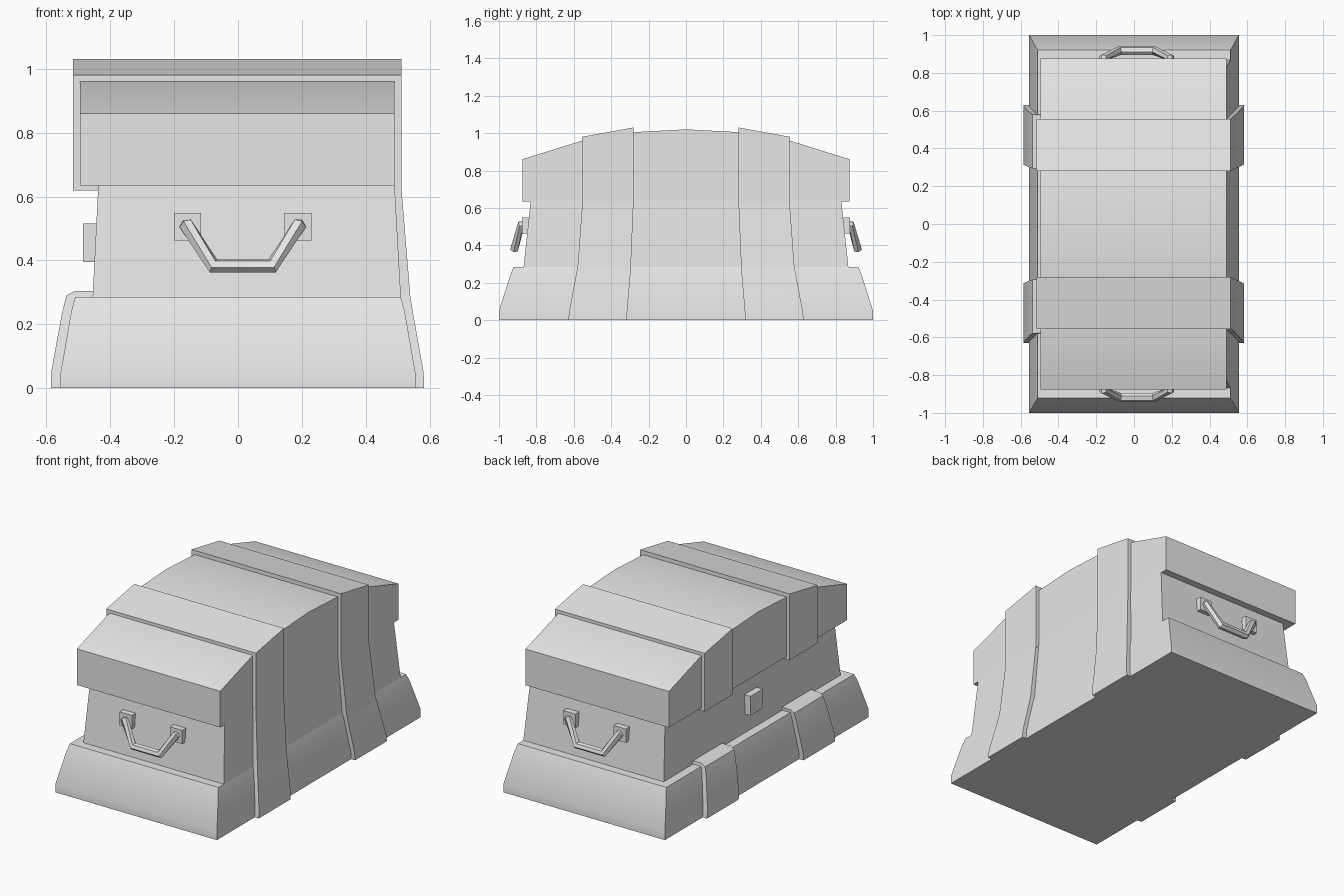
import bpy, bmesh, math
from mathutils import Vector

old = bpy.data.objects.get("Cube")
if old:
    bpy.data.objects.remove(old)

# Single material
grey = bpy.data.materials.new("plain_grey")
grey.use_nodes = True
colour = (0.8, 0.8, 0.8, 1)
grey.diffuse_color = colour
grey.node_tree.nodes["Principled BSDF"].inputs["Base Color"].default_value = colour


def finish(name, bm):
    bmesh.ops.recalc_face_normals(bm, faces=bm.faces)
    mesh = bpy.data.meshes.new(name)
    bm.to_mesh(mesh)
    bm.free()
    mesh.materials.append(grey)
    obj = bpy.data.objects.new(name, mesh)
    bpy.context.collection.objects.link(obj)
    bpy.ops.object.select_all(action="DESELECT")
    obj.select_set(True)
    bpy.context.view_layer.objects.active = obj
    bpy.ops.object.shade_smooth_by_angle(angle=math.radians(25))
    return obj


def bridge(name, loops):
    """Skin matching loops of points and cap both ends."""
    bm = bmesh.new()
    rings = [[bm.verts.new(p) for p in loop] for loop in loops]
    n = len(rings[0])
    for a, b in zip(rings, rings[1:]):
        for i in range(n):
            j = (i + 1) % n
            bm.faces.new((a[i], a[j], b[j], b[i]))
    bm.faces.new(rings[0][::-1])
    bm.faces.new(rings[-1])
    return finish(name, bm)


def loft(name, levels):
    """Stack rectangles given as z, x0, x1, y0, y1."""
    return bridge(name, [[(x0, y0, z), (x1, y0, z), (x1, y1, z), (x0, y1, z)]
                         for z, x0, x1, y0, y1 in levels])


def extrude_x(name, profile, x0, x1):
    return bridge(name, [[(x, y, z) for y, z in profile] for x in (x0, x1)])


# Flared plinth and recessed body
loft("plinth", [(z, -x, x, -y, y) for z, x, y in
                ((0, .555, 1), (.05, .555, 1), (.24, .522, .94), (.285, .51, .922))])
loft("body", [(.285, -.455, .51, -.868, .868), (.64, -.437, .49, -.83, .83)])

# Arched lid
half = [(.5, .635), (.5, .969), (.28, 1.005)]
extrude_x("lid_middle", half + [(0, 1.02)] + [(-y, z) for y, z in half[::-1]], -.495, .49)

# Latch on the opening side
loft("latch", [(z, -.485, -.43, -.06, .06) for z in (.395, .515)])

for s, end in ((-1, "front"), (1, "back")):
    def span(a, b):
        return sorted((s * a, s * b))

    # Sloping lid end
    extrude_x(end + "_lid_end", [(s * y, z) for y, z in
              ((.5, .635), (.875, .635), (.875, .86), (.555, .96), (.5, .96))], -.495, .49)

    # Strap: base, hinge side and lid pieces
    loft(end + "_strap_base", [(z, x0, x1, *span(a, b)) for z, x0, x1, a, b in (
        (0, -.585, .583, .318, .63), (.05, -.585, .581, .314, .624),
        (.24, -.55, .547, .298, .588), (.29, -.537, .539, .295, .579),
        (.305, -.51, .538, .294, .578))])
    loft(end + "_strap_side", [(.305, .4, .538, *span(.294, .578)),
                               (.62, .4, .512, *span(.281, .555))])
    extrude_x(end + "_strap_lid", [(s * y, z) for y, z in
              ((.28, .619), (.555, .619), (.555, .98), (.28, 1.03))], -.517, .512)

    # Handle mounts
    for side, x in (("right", -.158), ("left", .188)):
        loft(f"{end}_{side}_handle_mount",
             [(z, x - .042, x + .042, *span(.82, .877)) for z in (.463, .548)])

    # Hexagonal bent handle
    path = [(-.16, .85, .508), (-.16, .882, .508), (-.077, .917, .383),
            (.107, .917, .383), (.19, .882, .508), (.19, .85, .508)]
    pts = [Vector((x, s * y, z)) for x, y, z in path]
    loops = []
    for i, p in enumerate(pts):
        into = (p - pts[max(i - 1, 0)]).normalized()
        out = (pts[min(i + 1, len(pts) - 1)] - p).normalized()
        tangent = (into + out).normalized()
        # Swept frame in the plane of the handle
        normal = Vector((0, s * .96, .27))
        if i in (0, 1, 4, 5):
            normal = Vector((0, s * .5, .87))
        normal = (normal - tangent * normal.dot(tangent)).normalized()
        across = tangent.cross(normal)
        loops.append([p + .024 * (normal * math.cos(k * math.pi / 3 + math.pi / 6)
                                  + across * math.sin(k * math.pi / 3 + math.pi / 6))
                      for k in range(6)])
    bridge(end + "_handle", loops)
